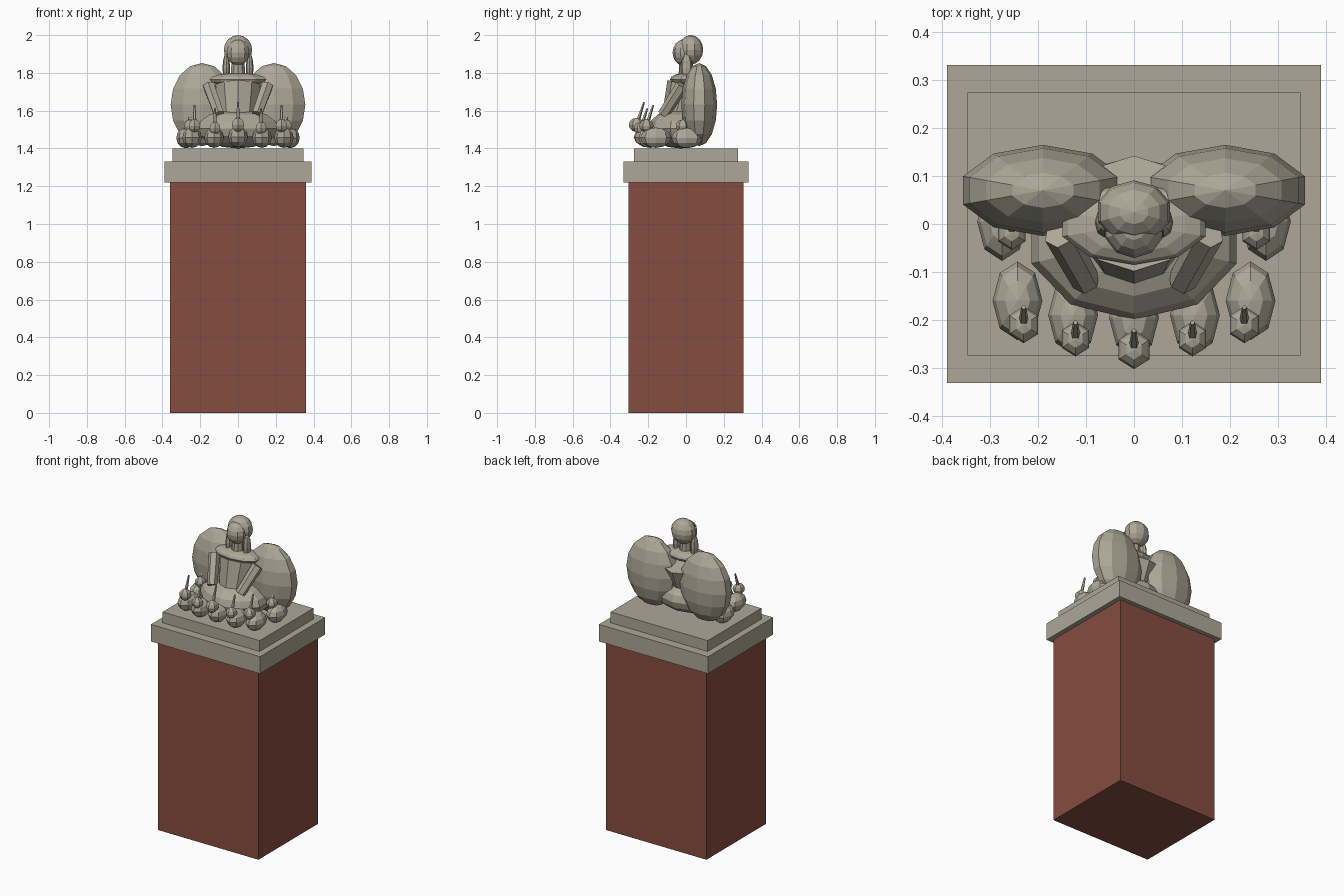
import bpy, bmesh
from mathutils import Vector, Matrix

if "Cube" in bpy.data.objects:
    bpy.data.objects.remove(bpy.data.objects["Cube"])


def material(name, rgb):
    m = bpy.data.materials.new(name)
    m.diffuse_color = (*rgb, 1)
    m.use_nodes = True
    m.node_tree.nodes["Principled BSDF"].inputs["Base Color"].default_value = m.diffuse_color
    return m


STONE = material("stone", (0.42, 0.39, 0.31))
BRICK = material("brick", (0.24, 0.075, 0.05))


def finish(name, bm, mat):
    bmesh.ops.recalc_face_normals(bm, faces=bm.faces)
    me = bpy.data.meshes.new(name)
    bm.to_mesh(me)
    bm.free()
    me.materials.append(mat)
    ob = bpy.data.objects.new(name, me)
    bpy.context.collection.objects.link(ob)
    return ob


def box(name, width, depth, z0, z1, mat):
    bm = bmesh.new()
    bmesh.ops.create_cube(bm, size=1, matrix=Matrix.Translation((0, 0, (z0 + z1) / 2))
                          @ Matrix.Diagonal((width, depth, z1 - z0, 1)))
    finish(name, bm, mat)


def ball(name, centre, radii, segs=10, rings=8):
    bm = bmesh.new()
    bmesh.ops.create_uvsphere(bm, u_segments=segs, v_segments=rings, radius=1,
                              matrix=Matrix.Translation(centre) @ Matrix.Diagonal((*radii, 1)))
    finish(name, bm, STONE)


def taper(name, start, end, r1, r2, segs=10):
    a, b = Vector(start), Vector(end)
    d = b - a
    rot = Vector((0, 0, 1)).rotation_difference(d).to_matrix().to_4x4()
    bm = bmesh.new()
    bmesh.ops.create_cone(bm, cap_ends=True, segments=segs, radius1=r1, radius2=r2,
                          depth=d.length, matrix=Matrix.Translation((a + b) / 2) @ rot)
    finish(name, bm, STONE)


# Pedestal
box("pedestal_shaft", 0.72, 0.61, 0, 1.22, BRICK)
box("pedestal_cap", 0.78, 0.664, 1.22, 1.33, STONE)
box("statue_base", 0.694, 0.548, 1.33, 1.40, STONE)

# Seated figure
ball("skirt", (0, -0.03, 1.505), (0.225, 0.17, 0.105))
taper("torso", (0, -0.048, 1.48), (0, 0.022, 1.728), 0.092, 0.125)
ball("shoulders", (0, 0, 1.765), (0.157, 0.085, 0.035))
taper("neck", (0, 0, 1.76), (0, 0, 1.88), 0.04, 0.036)
ball("face", (0, -0.01, 1.907), (0.063, 0.061, 0.07))
ball("hair", (0, 0.025, 1.922), (0.079, 0.066, 0.078))

# Mirrored parts
for side, s in (("left", -1), ("right", 1)):
    ball(f"{side}_wing", (s * 0.19, 0.07, 1.632), (0.175, 0.095, 0.22))
    ball(f"{side}_hair_lock", (s * 0.062, 0.003, 1.825), (0.02, 0.031, 0.078), 8, 6)
    taper(f"{side}_arm", (s * 0.155, -0.02, 1.735), (s * 0.10, -0.12, 1.58), 0.034, 0.03, 6)


# Ring of small animals: body, head and upright spike
def animal(name, body, head, r, tip_z):
    ball(f"{name}_body", body, (0.052, 0.082, 0.054), 8, 6)
    ball(f"{name}_head", head, (r, r * 1.1, r), 6, 6)
    x, y, z = head
    rise = tip_z - z
    taper(f"{name}_spike", (x, y, z), (x, y + rise * 0.33, tip_z), 0.012, 0.005, 5)


animal("centre_animal", (0, -0.195, 1.46), (0, -0.262, 1.525), 0.037, 1.645)
for side, s in (("left", -1), ("right", 1)):
    animal(f"{side}_inner_animal", (s * 0.127, -0.19, 1.457),
           (s * 0.122, -0.24, 1.507), 0.033, 1.612)
    animal(f"{side}_outer_animal", (s * 0.243, -0.16, 1.457),
           (s * 0.23, -0.21, 1.52), 0.035, 1.63)
    animal(f"{side}_rear_animal", (s * 0.275, 0.005, 1.455),
           (s * 0.255, -0.018, 1.52), 0.033, 1.60)
